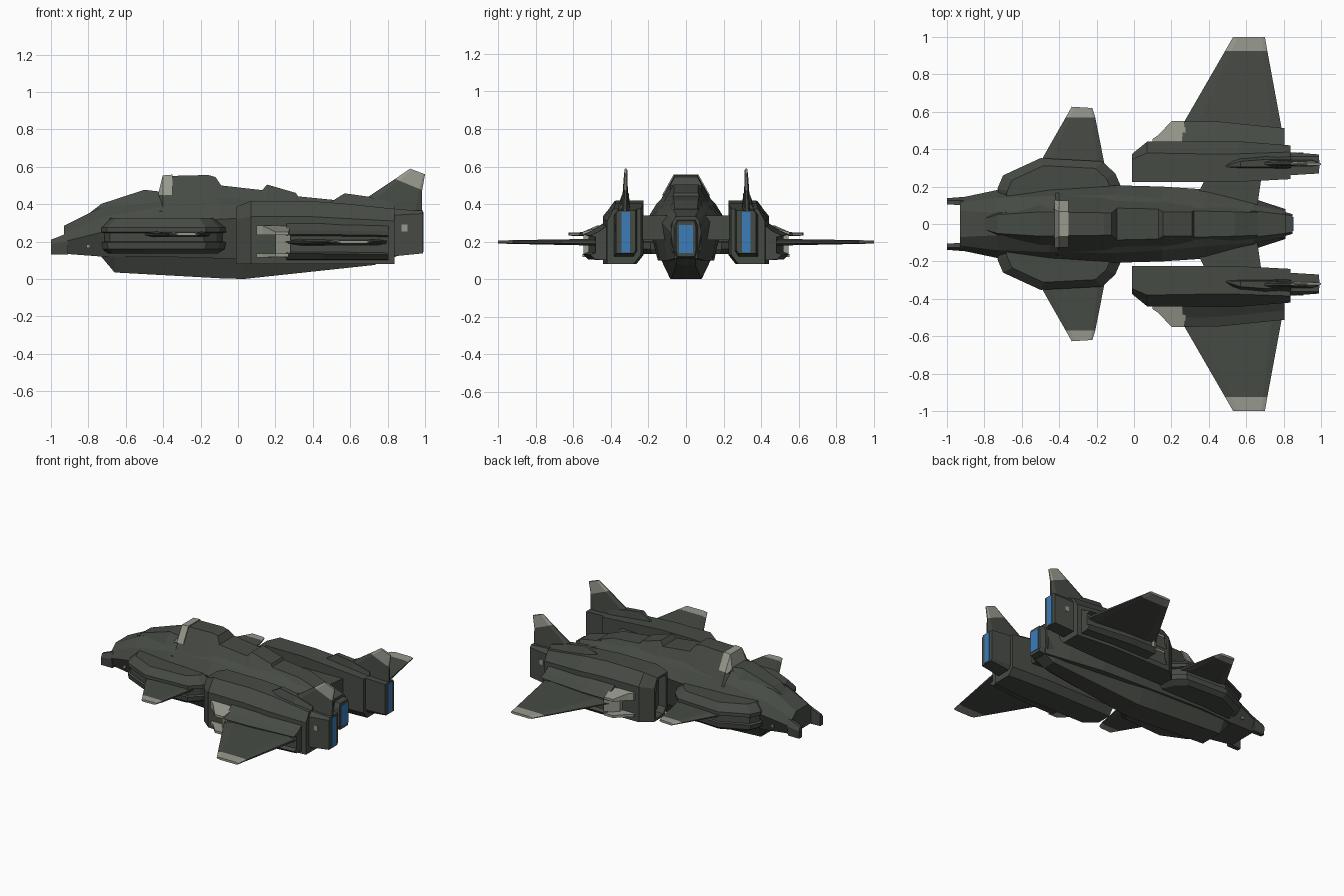
import bpy, bmesh
from mathutils import Vector

def material(name, rgb):
    m = bpy.data.materials.new(name)
    m.diffuse_color = (*rgb, 1)
    return m

HULL = material("dark_hull_grey", (0.062, 0.070, 0.058))
LIGHT = material("light_trim_grey", (0.31, 0.32, 0.27))
BLUE = material("engine_blue", (0.045, 0.20, 0.48))

def loft(name, rings, mats=(HULL,), segs=None, mirror=False, recess=None):
    """Skin a list of equal-length rings; segs gives the material slot of each segment."""
    bm = bmesh.new()
    vs = [[bm.verts.new(p) for p in r] for r in rings]
    n = len(rings[0])
    segs = segs or [0] * (len(rings) - 1)
    for k in range(len(rings) - 1):
        for i in range(n):
            j = (i + 1) % n
            f = bm.faces.new((vs[k][i], vs[k][j], vs[k + 1][j], vs[k + 1][i]))
            f.material_index = segs[k]
    first = bm.faces.new(vs[0])
    first.material_index = segs[0]
    bm.faces.new(vs[-1]).material_index = segs[-1]
    bmesh.ops.recalc_face_normals(bm, faces=bm.faces)
    if recess:  # hollow out the first cap: (rim, depth)
        bmesh.ops.inset_region(bm, faces=[first], thickness=recess[0])
        r = bmesh.ops.extrude_discrete_faces(bm, faces=[first])
        bmesh.ops.translate(bm, vec=(recess[1], 0, 0), verts=r["faces"][0].verts)
    me = bpy.data.meshes.new(name)
    bm.to_mesh(me)
    bm.free()
    for m in mats:
        me.materials.append(m)
    ob = bpy.data.objects.new(name, me)
    bpy.context.collection.objects.link(ob)
    if mirror:
        mod = ob.modifiers.new("mirror", 'MIRROR')
        mod.use_axis = (False, True, False)
    return ob

def section(x, half):
    """Symmetric ring at x from half-profile points (y, z), bottom to top."""
    return [(x, y, z) for y, z in half] + [(x, -y, z) for y, z in reversed(half)]

def side(x, pts):
    return [(x, y, z) for y, z in pts]

def box(name, x, y, z, mat=HULL, mirror=False):
    pts = [(y[0], z[0]), (y[1], z[0]), (y[1], z[1]), (y[0], z[1])]
    return loft(name, [side(x[0], pts), side(x[1], pts)], (mat,), mirror=mirror)

def blade(name, stations, normal):
    """Wing-like part: stations of (leading point, trailing point, half thickness), last segment light."""
    rings = []
    nv = Vector(normal)
    for a, b, t in stations:
        a, b = Vector(a), Vector(b)
        p, q = a.lerp(b, 0.15), a.lerp(b, 0.9)
        e = nv * t
        rings.append([a + e * .3, p + e, q + e, b + e * .4, b - e * .4, q - e, p - e, a - e * .3])
    loft(name, rings, (HULL, LIGHT), [0] * (len(stations) - 2) + [1], mirror=True)

# Main fuselage: x, then (y, z) of bottom, waist, shoulder, top
fus = [(-.93, .11, .135, .14, .20, .115, .245, .07, .285),
       (-.73, .13, .12, .182, .25, .14, .33, .06, .385),
       (-.45, .15, .12, .205, .285, .15, .38, .08, .445),
       (-.10, .15, .11, .207, .32, .155, .405, .085, .47),
       (.15, .15, .10, .20, .33, .14, .395, .08, .445),
       (.38, .14, .10, .185, .33, .12, .39, .07, .425),
       (.64, .10, .10, .135, .31, .10, .35, .07, .375),
       (.81, .06, .11, .08, .25, .07, .31, .05, .335)]
loft("fuselage", [section(f[0], list(zip(f[1::2], f[2::2]))) for f in fus])

# Nose prongs
loft("nose_prong", [side(-1, [(.105, .13), (.135, .13), (.138, .185), (.125, .21), (.105, .21)]),
                    side(-.91, [(.10, .13), (.135, .13), (.145, .2), (.125, .245), (.10, .245)])], mirror=True)

# Belly keel
keel = [(-.73, .10, .118, .13), (-.66, .085, .035, .14), (-.1, .085, .004, .15),
        (.03, .08, 0, .15), (.73, .05, .075, .085), (.80, .05, .11, .06)]
loft("belly_keel", [section(x, [(w, z), (wt, .14)]) for x, w, z, wt in keel])

# Canopy
can = [(-.83, .04, .30, .02, .325), (-.73, .085, .32, .05, .402),
       (-.50, .125, .38, .065, .477), (-.40, .13, .40, .065, .465)]
loft("canopy", [section(x, [(a, b), (c, d)]) for x, a, b, c, d in can])

# Stepped spine behind the canopy
spine = [(-.42, .165, .075, .46), (-.40, .165, .062, .55), (-.16, .17, .06, .556), (-.12, .17, .06, .545),
         (-.09, .165, .085, .50), (.13, .15, .08, .475), (.155, .15, .065, .505), (.31, .13, .065, .46),
         (.32, .13, .07, .442), (.54, .10, .065, .42), (.66, .08, .06, .375)]
loft("spine", [section(x, [(b, .36), (t, z)]) for x, b, t, z in spine])

# Light arch band over the hump front
loft("hump_band", [section(-.425, [(.128, .445), (.08, .463)]),
                   section(-.402, [(.126, .447), (.066, .554)]),
                   section(-.35, [(.126, .45), (.066, .558)])], (LIGHT,))

# Tail collar, nozzle and exhaust
loft("tail_collar", [section(.64, [(.06, .11), (.085, .16), (.085, .32), (.06, .365)]),
                     section(.80, [(.05, .11), (.08, .16), (.08, .29), (.055, .335)])])
loft("tail_nozzle", [section(.79, [(.05, .11), (.07, .15), (.07, .28), (.05, .32)]),
                     section(.848, [(.045, .12), (.052, .15), (.052, .28), (.045, .31)])])
box("tail_exhaust", (.845, .852), (-.038, .038), (.14, .29), BLUE)

# Forward side pods, stacked outline layers
outline = [(-.73, .19), (-.70, .26), (-.5, .352), (-.17, .335), (-.10, .27), (-.065, .19)]
def pod_ring(z, inset):
    return [(-.4 + (x + .4) * (1 - inset), .10 + (y - .10) * (1 - inset), z) for x, y in outline] \
        + [(-.1, .08, z), (-.7, .08, z)]
loft("side_pod", [pod_ring(.135, .14), pod_ring(.16, .02), pod_ring(.195, 0), pod_ring(.20, .05),
                  pod_ring(.245, .05), pod_ring(.25, 0), pod_ring(.275, 0), pod_ring(.325, .16)], mirror=True)

# Canards
blade("canard", [((-.53, .28, .238), (-.15, .28, .238), .016),
                 ((-.365, .57, .24), (-.207, .57, .24), .010),
                 ((-.333, .627, .24), (-.223, .62, .24), .008)], (0, 0, 1))

# Engine nacelles with hollow intake
def nac(x, yi, yo, zt, sh, yt, zb=.08):
    return side(x, [(yi, zb + .05), (yi + .04, zb), (yo, zb), (yo, sh), (yt, zt), (yi, zt)])
loft("nacelle", [nac(-.01, .225, .375, .385, .32, .345), nac(.07, .225, .44, .417, .335, .38),
                 nac(.36, .225, .443, .418, .335, .375), nac(.55, .225, .443, .405, .325, .375),
                 nac(.838, .24, .42, .375, .31, .385)], mirror=True, recess=(.022, .06))

# Nacelle struts to the fuselage
loft("rear_strut", [[(.33, .14, z), (.38, .24, z), (.68, .24, z), (.66, .10, z)] for z in (.21, .34)], mirror=True)

# Rear engine block with exhaust plate and marking
loft("engine_block", [side(.82, [(.26, .15), (.28, .12), (.385, .12), (.385, .34), (.36, .375), (.26, .375)]),
                      side(.988, [(.27, .15), (.28, .137), (.372, .137), (.372, .35), (.36, .365), (.27, .365)])],
     mirror=True)
box("engine_exhaust", (.985, .993), (.297, .343), (.143, .357), BLUE, True)
box("engine_mark", (.875, .905), (.374, .382), (.255, .29), LIGHT, True)
box("nose_mark", (-.81, -.79), (.15, .157), (.165, .185), LIGHT, True)

# Outer sponson carrying the wing
def spon(x, yo, top, shelf, low, bottom):
    return side(x, [(.40, bottom), (yo - .03, bottom + .005), (yo, low), (yo - .03, low + .01),
                    (yo - .03, shelf - .02), (yo, shelf - .012), (yo - .05, shelf + .01), (.40, top)])
loft("sponson", [spon(.26, .55, .325, .25, .135, .10), spon(.45, .548, .325, .25, .135, .10),
                 spon(.805, .512, .30, .245, .13, .10)], mirror=True)

# Light scoop frame ahead of the sponson
scoop = [(.10, .42), (.10, .455), (.13, .475), (.20, .55), (.27, .55), (.285, .42)]
for part, z0, z1, zi in (("scoop_top", .235, .252, .285), ("scoop_bottom", .135, .118, .115)):
    loft(part, [[(x, y, z0) for x, y in scoop],
                [(x, y, zi if y < .5 else z1) for x, y in scoop]], (LIGHT,), mirror=True)
loft("scoop_block", [side(.20, [(.42, .13), (.47, .13), (.47, .24), (.42, .24)]),
                     side(.28, [(.42, .13), (.545, .14), (.545, .238), (.42, .24)])], (LIGHT,), mirror=True)

# Main wings
blade("wing", [((.23, .48, .197), (.795, .48, .197), .018),
               ((.487, .925, .198), (.713, .925, .198), .010),
               ((.53, 1.0, .198), (.70, 1.0, .198), .008)], (0, 0, 1))

# Tail fins and their fairings
blade("tail_fin", [((.60, .325, .375), (.985, .325, .36), .018),
                   ((.84, .322, .535), (.985, .322, .475), .011),
                   ((.92, .320, .59), (1.0, .320, .56), .007)], (0, 1, 0))
fair = [(.49, .408, .31), (.57, .458, .335), (.70, .44, .345), (.84, .40, .345)]
loft("fin_fairing", [side(x, [(.295, .36), (yo + .025, .36), (yo, z), (.305, z)]) for x, z, yo in fair], mirror=True)
